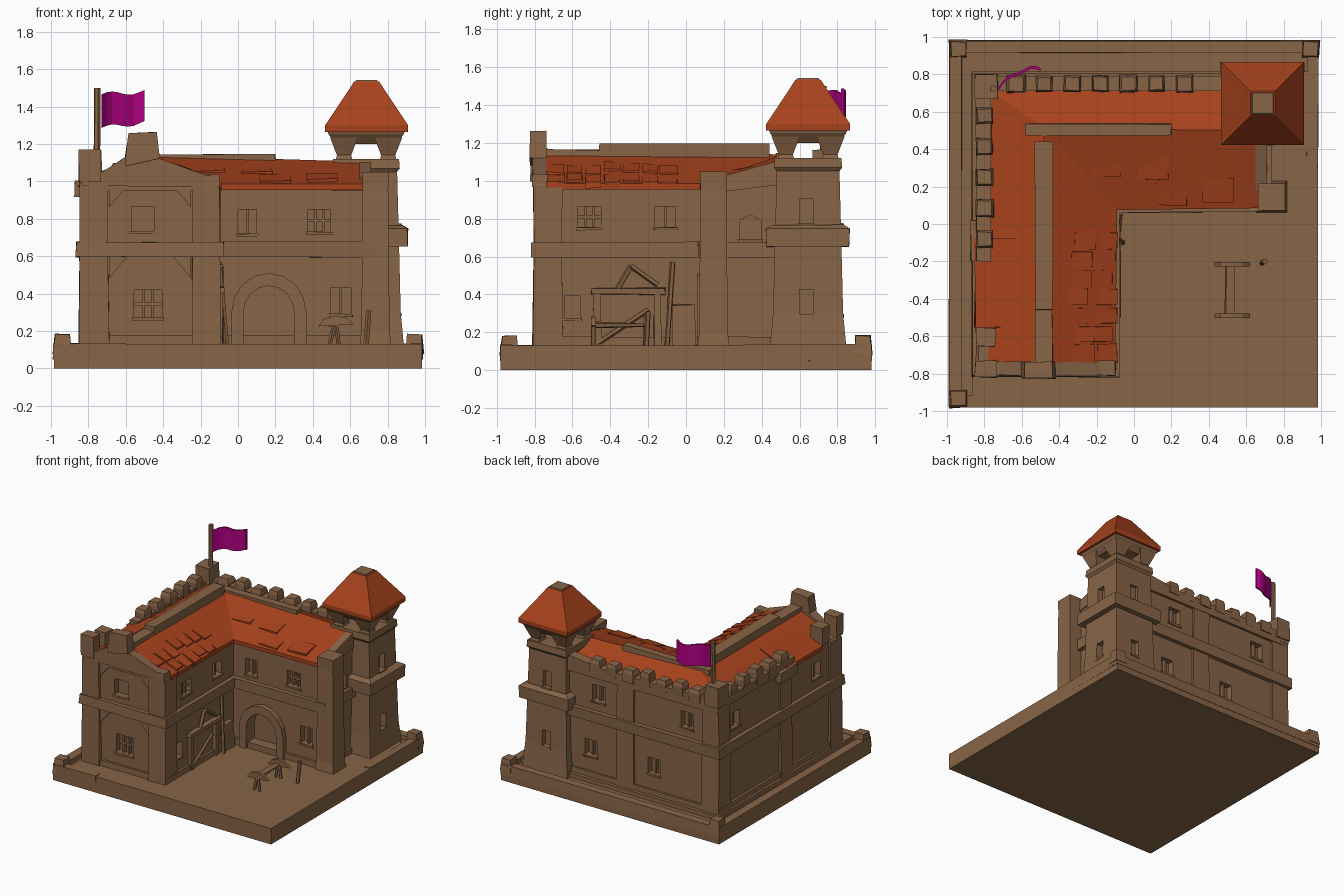
import bpy, bmesh, math, random
from mathutils import Vector

if "Cube" in bpy.data.objects:
    bpy.data.objects.remove(bpy.data.objects["Cube"])
random.seed(4)

def material(name, rgb):
    m = bpy.data.materials.new(name)
    m.diffuse_color = (*rgb, 1)
    m.use_nodes = True
    m.node_tree.nodes["Principled BSDF"].inputs["Base Color"].default_value = m.diffuse_color
    return m
STONE = material("brown_stone", (0.245, 0.128, 0.062))
TILE = material("orange_red_tile", (0.39, 0.055, 0.012))
CLOTH = material("magenta_cloth", (0.43, 0.0, 0.22))

def loft(name, rings, mat=STONE, jitter=0.0):
    """Closed solid through rings of equal point count."""
    bm = bmesh.new()
    vs = [[bm.verts.new(Vector(p) + Vector([random.uniform(-jitter, jitter) for _ in range(3)]))
           for p in r] for r in rings]
    n = len(rings[0])
    for a, b in zip(vs, vs[1:]):
        for i in range(n):
            bm.faces.new((a[i], a[(i + 1) % n], b[(i + 1) % n], b[i]))
    bm.faces.new(vs[0])
    bm.faces.new(vs[-1])
    bmesh.ops.recalc_face_normals(bm, faces=bm.faces)
    me = bpy.data.meshes.new(name)
    bm.to_mesh(me)
    bm.free()
    me.materials.append(mat)
    ob = bpy.data.objects.new(name, me)
    bpy.context.collection.objects.link(ob)
    return ob

def prism(name, pts, axis, a, b, mat=STONE, jitter=0.0):
    put = {'x': lambda p, t: (t, p[0], p[1]), 'y': lambda p, t: (p[0], t, p[1]),
           'z': lambda p, t: (p[0], p[1], t)}[axis]
    return loft(name, [[put(p, t) for p in pts] for t in (a, b)], mat, jitter)

def rect(x0, x1, y0, y1):
    return [(x0, y0), (x1, y0), (x1, y1), (x0, y1)]

def box(name, x0, x1, y0, y1, z0, z1, mat=STONE, jitter=0.004):
    return prism(name, rect(x0, x1, y0, y1), 'z', z0, z1, mat, jitter)

def square_stack(name, cx, cy, levels, mat=STONE, jitter=0.0):
    """Stack of squares given as (half width, z)."""
    return loft(name, [[(x, y, z) for x, y in rect(cx - h, cx + h, cy - h, cy + h)] for h, z in levels], mat, jitter)

def strut(name, p, q, r=0.012, n=5, mat=STONE):
    p, q = Vector(p), Vector(q)
    d = (q - p).normalized()
    u = d.orthogonal().normalized()
    w = d.cross(u)
    ang = [2 * math.pi * i / n for i in range(n)]
    return loft(name, [[c + r * (u * math.cos(t) + w * math.sin(t)) for t in ang] for c in (p, q)], mat)

def l_shape(g):
    """Footprint of both wings grown by g."""
    return [(-.83 - g, -.78 - g), (-.11 + g, -.78 - g), (-.11 + g, .10 - g),
            (.70 + g, .10 - g), (.70 + g, .77 + g), (-.83 - g, .77 + g)]

# base slab with raised yard, rims and three corner posts
box("base_slab", -.985, .985, -.98, .98, 0, .095, jitter=0)
box("yard_platform", -.865, .985, -.98, .815, .05, .13, jitter=0)
box("rim_left", -.988, -.92, -.98, .98, .05, .135, jitter=.003)
box("rim_back", -.985, .988, .915, .98, .05, .135, jitter=.003)
box("rim_front", -.985, -.6, -.98, -.92, .05, .133, jitter=.003)
box("rim_right", .925, .985, .3, .98, .05, .135, jitter=.003)
for cx, cy in ((-.94, -.935), (-.94, .935), (.945, .935)):
    square_stack("corner_post", cx, cy, [(.048, .08), (.038, .183)], jitter=.004)

# L-shaped body: front end, mitred corner, right end
def section(outer, ridge, inner, zo, zr, zi):
    return [(*outer, .12), (*outer, zo), (*ridge, zr), (*inner, zi), (*inner, .12)]
body = loft("wing_walls", [
    section((-.83, -.78), (-.48, -.78), (-.11, -.78), 1.0, 1.13, .97),
    section((-.83, .77), (-.48, .5), (-.11, .10), 1.0, 1.11, .96),
    section((.70, .77), (.70, .5), (.70, .10), .99, 1.08, .95)])

# tiled roof sweeping round the corner
def roof_ring(outer, ridge, inner, zr):
    pts = [(*outer, 1.025), (*ridge, zr), (*inner, .985)]
    return pts + [(x, y, z - .03) for x, y, z in reversed(pts)]
loft("tiled_roof", [
    roof_ring((-.78, -.74), (-.48, -.74), (-.10, -.74), 1.15),
    roof_ring((-.76, .71), (-.48, .51), (-.09, .075), 1.14),
    roof_ring((.68, .71), (.68, .5), (.68, .085), 1.105)], TILE)
prism("roof_overhang", [(-.62, 1.1), (-.85, 1.0), (-.85, .97), (-.62, 1.06)], 'y', -.55, -.08, TILE, .006)
# loose slates lying on the inner slopes
for i in range(7):
    y, w = -.69 + i * .1, random.uniform(.04, .048)
    z = lambda x: 1.15 - (x + .48) * .434 + .012
    for x0 in (-.20 + random.uniform(-.03, .01), -.33 + random.uniform(-.03, .02)):
        x1 = min(x0 + .11, -.09)
        prism("slate", [(x0, z(x0) - .02), (x1, z(x1) - .03), (x1, z(x1)), (x0, z(x0) - .008)],
              'y', y - w, y + w, TILE, .004)
for x, y0 in ((-.15, .25), (.1, .24), (.2, .10), (.45, .12)):
    z = lambda y: .985 + (y - .075) * .33 + .012
    prism("slate", [(y0, z(y0) - .03), (y0, z(y0)), (y0 + .12, z(y0 + .12) - .01), (y0 + .12, z(y0 + .12) - .03)],
          'x', x - .08, x + .08, TILE, .005)
box("ridge_beam_front", -.53, -.435, -.74, -.45, 1.1, 1.165)
box("ridge_beam_left", -.53, -.435, -.46, .44, 1.1, 1.195)
box("ridge_beam_back", -.58, .2, .475, .535, 1.08, 1.145)

# storey band, plinth and corner pilasters
prism("storey_band", l_shape(.035), 'z', .595, .675, jitter=.005)
prism("plinth", l_shape(.018), 'z', .09, .175, jitter=.004)
for x, y in ((-.77, -.73), (-.17, -.73), (-.77, .71), (.0, .71), (-.77, -.09), (.645, .715)):
    square_stack("pilaster", x, y, [(.08, .12), (.075, .6), (.075, .98), (.065, 1.0)], jitter=.004)
for x0, s in ((-.69, 1), (-.25, -1)):   # chamfered panel corners
    for zt in (.6, .98):
        prism("panel_corner", [(x0, zt), (x0 + s * .1, zt), (x0, zt - .12)], 'y', -.795, -.77)
prism("panel_lintel", rect(-.7, -.24, .95, 1.0), 'y', -.80, -.77)

# front gable parapet with its blocks
prism("gable_parapet", [(-.83, .98), (-.12, .97), (-.12, 1.01), (-.42, 1.12), (-.60, 1.13), (-.72, 1.05), (-.83, 1.05)],
      'y', -.81, -.735, jitter=.004)
prism("gable_block", [(-.605, 1.08), (-.605, 1.14), (-.585, 1.255), (-.435, 1.262), (-.42, 1.12)],
      'y', -.825, -.735, jitter=.004)
box("gable_block_front_left", -.85, -.735, -.82, -.73, 1.0, 1.17)
box("gable_block_right", -.2, -.1, -.81, -.73, .97, 1.035)
box("merlon", -.845, -.74, -.655, -.555, 1.0, 1.14)

# crenellated walls on the left and back
def merlon(x, y, zt):
    h = random.uniform(.042, .05)
    square_stack("merlon", x, y, [(h, 1.0), (h, zt - .03), (h * .8, zt)], jitter=.004)
box("parapet_left", -.845, -.765, -.2, .79, .97, 1.05)
loft("parapet_back", [[(x, .71, .95), (x, .79, .95), (x, .79, z), (x, .71, z)]
                      for x, z in ((-.84, 1.06), (-.3, 1.045), (.2, 1.04), (.52, 1.08))])
for i in range(5):
    merlon(-.80, -.08 + i * .165, random.uniform(1.1, 1.13))
for i in range(7):
    merlon(-.63 + i * .15, .75, random.uniform(1.09, 1.12))
box("corner_block", -.85, -.73, .67, .80, 1.0, 1.165)
box("side_ledge", -.875, -.82, -.2, .02, .92, 1.0)

# post at the free end of the back wing, sloping end parapet
square_stack("end_post", .735, .145, [(.085, .12), (.075, .2), (.07, .9), (.068, .95), (.072, 1.05)])
prism("end_parapet", [(.18, .94), (.5, .98), (.5, 1.11), (.18, 1.02)], 'x', .65, .71)

# watch tower
TX, TY = .685, .645
tower = square_stack("tower_shaft", TX, TY, [(.205, .09), (.185, .3), (.175, .7), (.165, 1.08)])
square_stack("tower_band", TX, TY, [(.22, .65), (.222, .75), (.19, .765)], jitter=.004)
square_stack("tower_cap", TX, TY, [(.165, 1.05), (.18, 1.07), (.176, 1.12)])
for sx, sy in ((-1, -1), (-1, 1), (1, -1), (1, 1)):
    square_stack("tower_pillar", TX + sx * .118, TY + sy * .118, [(.048, 1.1), (.038, 1.14), (.075, 1.235)])
square_stack("tower_eave", TX, TY, [(.16, 1.2), (.2, 1.25), (.213, 1.285)])
square_stack("tower_roof", TX + .003, TY, [(.222, 1.265), (.222, 1.30), (.115, 1.46), (.066, 1.535)], TILE)
square_stack("tower_roof_cap", TX + .003, TY, [(.062, 1.53), (.055, 1.542)])

# windows: recess cutters with mullions and a sill in each opening
def cut(target, cutter):
    cutter.hide_render = True
    cutter.display_type = 'WIRE'
    m = target.modifiers.new("opening", 'BOOLEAN')
    m.object, m.operation, m.solver = cutter, 'DIFFERENCE', 'EXACT'

def window(target, axis, wall, out, a, z, w, h, bars=1, arch=False):
    w, h = w / 2, h / 2
    pts = rect(a - w, a + w, z - h, z + h)
    if arch:
        pts = pts[:3] + [(a, z + h * 1.6)] + pts[3:]
    cut(target, prism("window_cutter", pts, axis, wall + out * .08, wall - out * .05))
    d0, d1 = wall - out * .055, wall - out * .02
    for i in range(bars):
        t = a - w + 2 * w * (i + 1) / (bars + 1)
        prism("window_bar", rect(t - .007, t + .007, z - h, z + h), axis, d0, d1)
    if bars > 1:
        prism("window_crossbar", rect(a - w, a + w, z - .008, z + .008), axis, d0, d1)
    prism("window_sill", rect(a - w - .01, a + w + .01, z - h - .015, z - h), axis, d0, wall + out * .01, jitter=.003)

for a, z, w, h, bars in ((-.48, .345, .15, .15, 2), (-.51, .80, .12, .13, 0)):
    window(body, 'y', -.78, -1, a, z, w, h, bars)
for a, z, w, h, bars in ((.05, .785, .10, .13, 1), (.435, .79, .12, .12, 2), (.55, .36, .11, .14, 1)):
    window(body, 'y', .10, -1, a, z, w, h, bars)
for a, z, w, h, bars in ((-.60, .335, .08, .12, 0), (-.51, .81, .12, .11, 2), (-.11, .81, .11, .11, 1)):
    window(body, 'x', -.11, 1, a, z, w, h, bars)
window(body, 'x', .70, 1, .34, .74, .11, .10, 0, True)
for a, z in ((.25, .82), (-.55, .82), (.32, .36), (-.25, .36)):
    window(body, 'y', .77, 1, a, z, .11, .13)
for a in (.55, -.50):
    window(body, 'x', -.83, -1, a, .82, .11, .12)
for z in (.36, .84):
    window(tower, 'x', TX + .178, 1, .635, z, .07, .13, 0)
    window(tower, 'y', TY + .178, 1, .685, z, .07, .13, 0)

# arched gate in the back wing
def arc(r, cx=.165, cz=.30, n=8):
    return [(cx + r * math.cos(math.pi * i / n), cz + r * 1.05 * math.sin(math.pi * i / n)) for i in range(n + 1)]
ring = [(.365, .12)] + arc(.2) + [(-.035, .12), (.03, .12)] + arc(.135)[::-1] + [(.30, .12)]
prism("gate_arch", ring, 'y', .06, .12)
cut(body, prism("gate_cutter", [(.30, .13)] + arc(.135) + [(.03, .13)], 'y', .0, .17))

# timber doorway and leaning planks on the left wing
box("door_lintel", -.12, -.07, -.50, -.11, .40, .435)
for y in (-.47, -.15):
    box("door_post", -.12, -.08, y - .02, y + .02, .12, .41)
for a, b in (((-.09, -.47, .14), (-.09, -.2, .32)), ((-.09, -.36, .43), (-.10, -.29, .55)),
             ((-.09, -.29, .55), (-.09, -.15, .45)), ((-.06, -.10, .12), (-.10, -.07, .57))):
    strut("timber", a, b, .014)
box("crate", -.11, -.07, -.07, .05, .12, .34, jitter=.01)

# yard props: bench and a stake
box("bench_beam", .49, .535, -.49, -.21, .225, .25, jitter=.008)
for y in (-.49, -.215):
    prism("bench_end", [(.43, .225), (.62, .235), (.58, .27), (.52, .283), (.46, .265)], 'y', y - .012, y + .012)
    strut("bench_leg", (.49, y, .12), (.515, y, .24))
    strut("bench_leg", (.54, y, .12), (.525, y, .24))
strut("yard_stake", (.685, -.21, .12), (.70, -.20, .31), .015)

# flag pole and waving flag
strut("flag_pole", (-.755, .725, 1.0), (-.752, .725, 1.5), .018, 6)
rings = []
for i in range(9):
    t = i / 8
    x, y = -.73 + .23 * t, .715 + .115 * math.sin(min(t * 1.35, 1.25) * math.pi / 2) + .012 * math.sin(t * 9)
    lo, hi = 1.285 + .03 * t + .012 * math.sin(t * 7), 1.465 + .015 * t + .012 * math.sin(t * 7)
    rings.append([(x, y - .008, lo), (x, y + .008, lo), (x, y + .008, hi), (x, y - .008, hi)])
loft("flag", rings, CLOTH)
